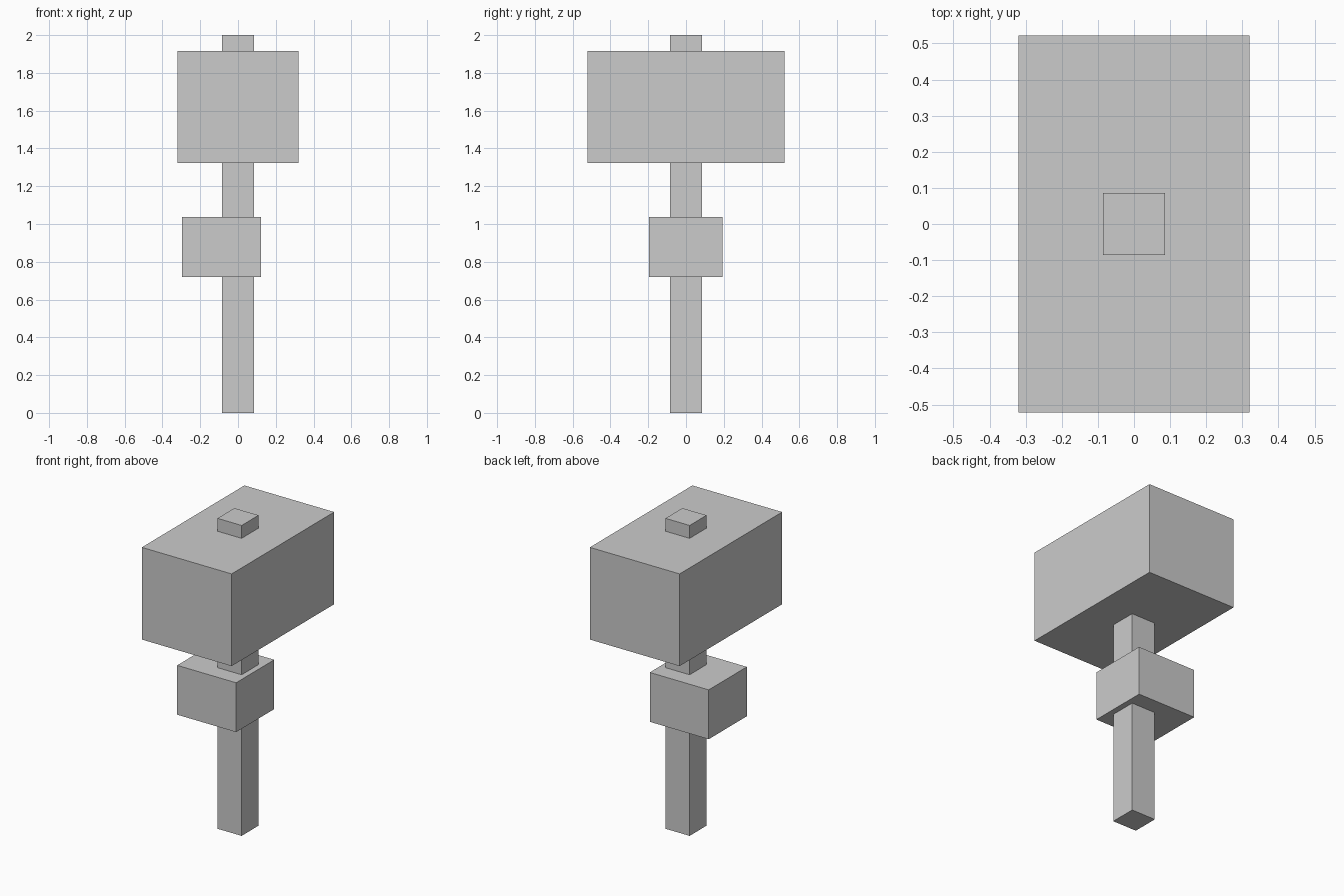
import bpy

if "Cube" in bpy.data.objects:
    bpy.data.objects.remove(bpy.data.objects["Cube"])


def box(name, lo, hi):
    """Axis-aligned box between two corners."""
    center = [(a + b) / 2 for a, b in zip(lo, hi)]
    bpy.ops.mesh.primitive_cube_add(size=1, location=center)
    ob = bpy.context.object
    ob.name = name
    ob.scale = [b - a for a, b in zip(lo, hi)]
    bpy.ops.object.transform_apply(location=False, rotation=False, scale=True)
    return ob


# Square shaft running the full height
box("handle", (-0.086, -0.086, 0), (0.086, 0.086, 2))

# Large block at the top
box("hammer_head", (-0.32, -0.522, 1.323), (0.32, 0.522, 1.917))

# Smaller block around the shaft, offset toward -x
box("grip_block", (-0.297, -0.195, 0.72), (0.123, 0.193, 1.038))
